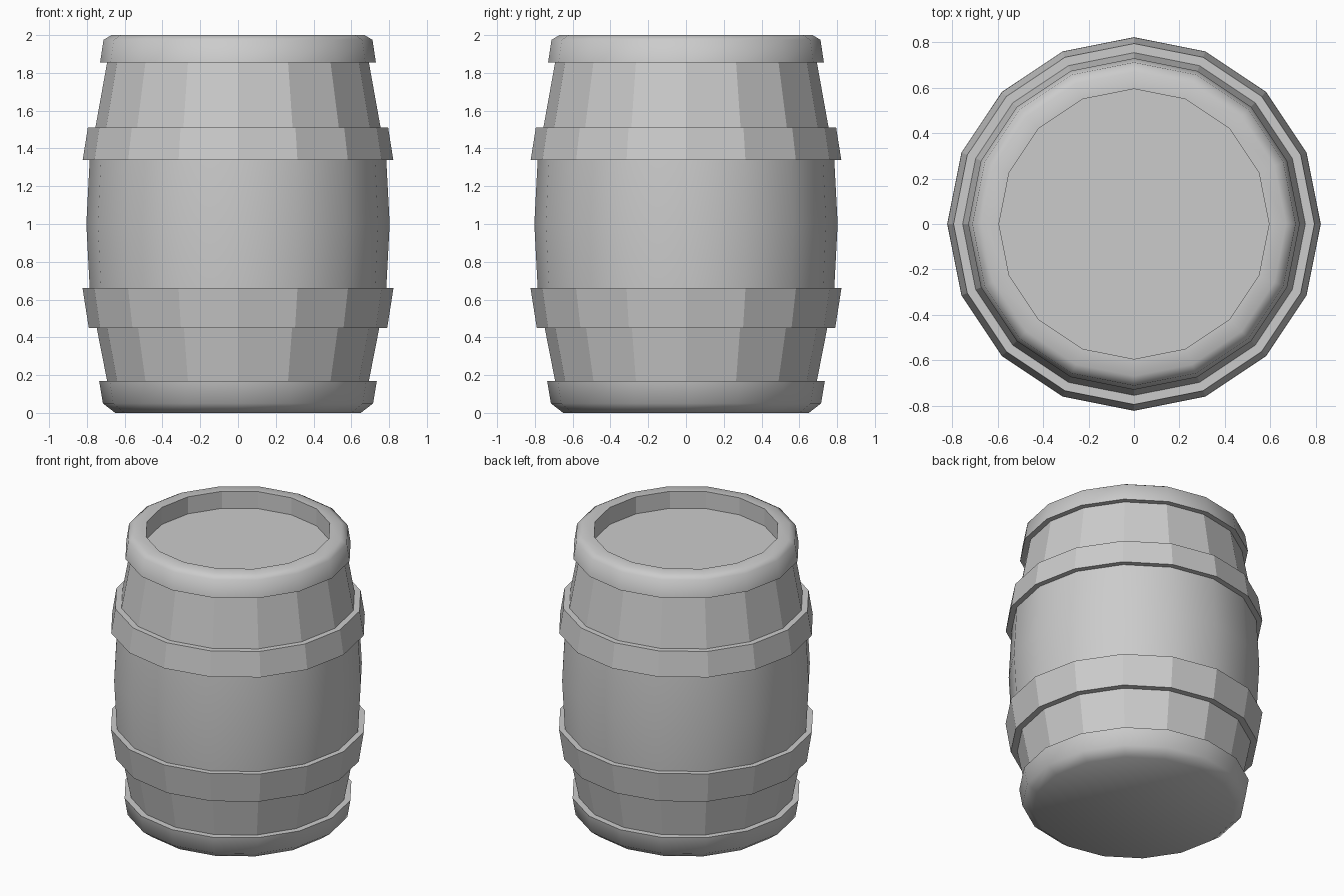
import bpy, bmesh
from math import cos, sin, pi

if "Cube" in bpy.data.objects:
    bpy.data.objects.remove(bpy.data.objects["Cube"])

SIDES = 16


def lathe(name, profile, smooth=(), cap_start=False, cap_end=False):
    """Spin an (r, z) profile, listed bottom to top on the outside, about z.
    smooth holds the indices of the profile segments that are shaded smooth."""
    bm = bmesh.new()
    rings = [[bm.verts.new((r * cos(2 * pi * i / SIDES), r * sin(2 * pi * i / SIDES), z))
              for i in range(SIDES)] for r, z in profile]
    for s, (a, b) in enumerate(zip(rings, rings[1:])):
        for i in range(SIDES):
            j = (i + 1) % SIDES
            face = bm.faces.new((a[i], a[j], b[j], b[i]))
            face.smooth = s in smooth
    if cap_start:
        bm.faces.new(rings[0][::-1]).smooth = 0 in smooth
    if cap_end:
        bm.faces.new(rings[-1])
    mesh = bpy.data.meshes.new(name)
    bm.to_mesh(mesh)
    bm.free()
    obj = bpy.data.objects.new(name, mesh)
    bpy.context.collection.objects.link(obj)
    return obj


# Rounded bottom rim with the closed base and a ledge on top
lathe("bottom_rim", [(0.65, 0), (0.715, 0.05), (0.735, 0.17), (0.693, 0.17)],
      smooth=(0, 1), cap_start=True)

# Stave sections between the hoops; the belly is smooth
lathe("lower_staves", [(0.693, 0.17), (0.748, 0.45)])
lathe("belly_staves", [(0.785, 0.66), (0.803, 1.0), (0.785, 1.34)], smooth=(0, 1))
lathe("upper_staves", [(0.755, 1.51), (0.693, 1.855)])

# Raised hoops
lathe("lower_hoop", [(0.748, 0.45), (0.79, 0.45), (0.823, 0.66), (0.785, 0.66)])
lathe("upper_hoop", [(0.785, 1.34), (0.822, 1.34), (0.795, 1.51), (0.755, 1.51)])

# Rounded top rim, inner wall and recessed lid
lathe("top_rim", [(0.693, 1.855), (0.73, 1.855), (0.712, 1.975), (0.67, 2.0), (0.595, 2.0)],
      smooth=(1, 2, 3))
lathe("recessed_lid", [(0.595, 2.0), (0.595, 1.88)], cap_end=True)
